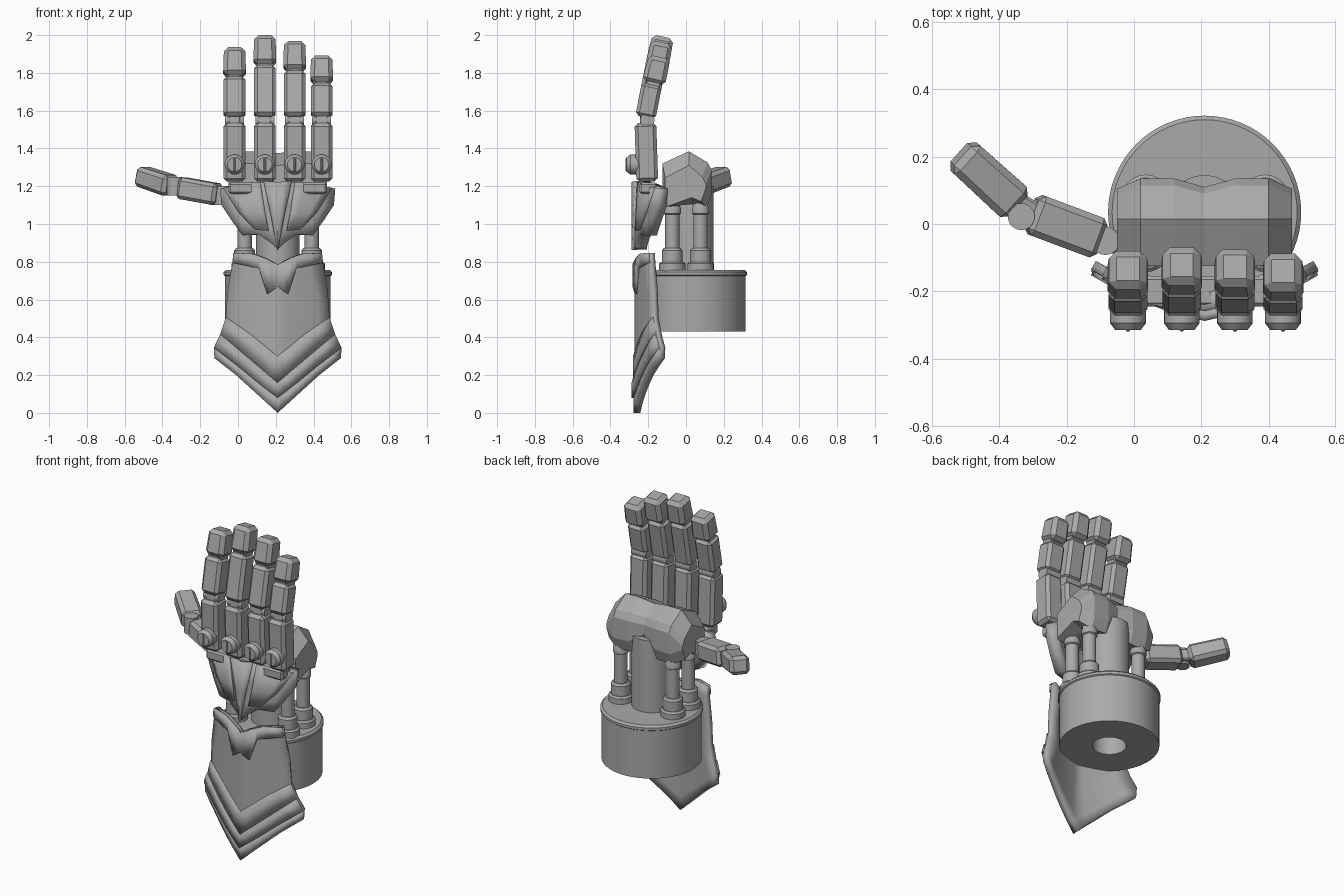
import bpy, bmesh, math
from mathutils import Vector, Matrix

if "Cube" in bpy.data.objects:
    bpy.data.objects.remove(bpy.data.objects["Cube"])

CX = 0.21  # centre line of the hand

metal = bpy.data.materials.new("plain grey")
metal.diffuse_color = (0.40, 0.40, 0.40, 1)
metal.use_nodes = True
metal.node_tree.nodes["Principled BSDF"].inputs["Base Color"].default_value = metal.diffuse_color


def finish(name, bm, smooth=False, fix=True):
    if fix:
        bmesh.ops.recalc_face_normals(bm, faces=bm.faces)
    me = bpy.data.meshes.new(name)
    bm.to_mesh(me)
    bm.free()
    me.materials.append(metal)
    if smooth:
        for p in me.polygons:
            p.use_smooth = True
        me.set_sharp_from_angle(angle=math.radians(35))
    ob = bpy.data.objects.new(name, me)
    bpy.context.scene.collection.objects.link(ob)
    return ob


def lathe(name, profile, x, y, n=48):
    """Turn (radius, z) points around a vertical axis."""
    bm = bmesh.new()
    vs = [bm.verts.new((r, 0, z)) for r, z in profile]
    es = [bm.edges.new(e) for e in zip(vs, vs[1:])]
    bmesh.ops.spin(bm, geom=vs + es, cent=(0, 0, 0), axis=(0, 0, 1),
                   angle=2 * math.pi, steps=n, use_merge=True)
    bmesh.ops.remove_doubles(bm, verts=bm.verts, dist=1e-5)
    ob = finish(name, bm, True)
    ob.location = (x, y, 0)
    return ob


def frame(p0, p1, hint):
    z = (p1 - p0).normalized()
    y = z.cross(Vector(hint)).normalized()
    x = y.cross(z)
    m = Matrix((x, y, z)).transposed().to_4x4()
    m.translation = (p0 + p1) / 2
    return m


def seg(name, p0, p1, w, d, hint=(1, 0, 0), bev=0.018, taper=1.0):
    """Chamfered box running from p0 to p1."""
    p0, p1 = Vector(p0), Vector(p1)
    bm = bmesh.new()
    bmesh.ops.create_cube(bm, size=1)
    for v in bm.verts:
        k = taper if v.co.z > 0 else 1
        v.co = Vector((v.co.x * w * k, v.co.y * d * k, v.co.z * (p1 - p0).length))
    bmesh.ops.bevel(bm, geom=list(bm.edges), offset=bev, segments=1, affect='EDGES')
    ob = finish(name, bm)
    ob.matrix_world = frame(p0, p1, hint)
    return ob


def rod(name, p0, p1, r, r2=None, n=24):
    p0, p1 = Vector(p0), Vector(p1)
    bm = bmesh.new()
    bmesh.ops.create_cone(bm, cap_ends=True, segments=n, radius1=r,
                          radius2=r if r2 is None else r2, depth=(p1 - p0).length)
    ob = finish(name, bm, True)
    ob.matrix_world = frame(p0, p1, (0.01, 0.02, 1) if abs((p1 - p0).z) < 0.01 else (1, 0, 0))
    return ob


def plate(name, rows, out=0.0, thick=0.03):
    """Curved armour plate: rows of (distance from centre line, z), top to bottom, mirrored."""
    bm = bmesh.new()
    grid = []
    for row in rows:
        pts = [row[0]]
        for a, b in zip(row, row[1:]):
            pts += [((a[0] + b[0]) / 2, (a[1] + b[1]) / 2), b]
        grid.append([bm.verts.new((x, -0.272 - out + 0.2 * x + 0.6 * x * x, z)) for x, z in pts])
    for a, b in zip(grid, grid[1:]):
        for i in range(len(a) - 1):
            bm.faces.new((a[i], b[i], b[i + 1], a[i + 1]))
    ob = finish(name, bm, True, fix=False)
    ob.location.x = CX
    m = ob.modifiers.new("mirror", 'MIRROR')
    m.use_clip = True
    s = ob.modifiers.new("thickness", 'SOLIDIFY')
    s.thickness, s.offset = thick, -1
    return ob


# wrist base with blind hole, and central column
lathe("wrist_base", [(0, .72), (.095, .72), (.095, .43), (.28, .43), (.28, .725),
                     (.287, .73), (.287, .745), (.275, .757), (0, .757)], CX, .035, 64)
lathe("wrist_column", [(0, .75), (.115, .75), (.115, 1.2), (0, 1.2)], CX, .03)

# four pistons
for x in (.035, .39):
    for y in (-.073, .077):
        lathe("piston", [(0, .75), (.07, .75), (.07, .79), (.06, .80), (.055, .80), (.055, .86),
                         (.045, .872), (.038, .872), (.038, 1.05), (.046, 1.055),
                         (.046, 1.085), (.04, 1.095), (.04, 1.15), (0, 1.15)], x, y, 24)

# palm housing: cross-sections lofted along x, with a notch in the middle
half = [(0, 1.375, .11, 1.15, -.125), (.09, 1.385, .135, 1.09, -.125),
        (.19, 1.385, .135, 1.085, -.125), (.26, 1.31, .105, 1.12, -.11)]
sections = [(-d, *r) for d, *r in half[:0:-1]] + half
bm = bmesh.new()
loops = []
for d, top, yb, bot, yf in sections:
    prof = [(yf, 1.09), (yf, top - .065), (.015, top), (yb - .02, top - .06),
            (yb, top - .10), (yb, bot + .07), (yb - .025, bot), (.03, bot + .02)]
    loops.append([bm.verts.new((CX + d, y, z)) for y, z in prof])
for a, b in zip(loops, loops[1:]):
    for i in range(len(a)):
        j = (i + 1) % len(a)
        bm.faces.new((a[i], a[j], b[j], b[i]))
bm.faces.new(loops[0])
bm.faces.new(loops[-1])
finish("palm_housing", bm)

# forearm guard: shell plus raised tiers
top = [(0, .785), (.07, .82), (.13, .842), (.235, .847)]
vee = [(0, .67), (.055, .63), (.10, .765), (.24, .795)]
side = [(0, .55), (.07, .55), (.15, .6), (.265, .65)]
tier_a = [(0, .30), (.07, .355), (.15, .42), (.275, .505)]
tier_b = [(0, .16), (.09, .235), (.18, .31), (.305, .415)]
tier_c = [(0, .08), (.11, .165), (.22, .255), (.338, .345)]
tip = [(0, 0), (.11, .10), (.22, .20), (.335, .29)]
plate("forearm_guard", [top, vee, side, tier_a, tier_b, tier_c, tip])
plate("forearm_top_band", [top, vee], .012, .02)
plate("forearm_tier_upper", [tier_a, tier_b], .008, .02)
plate("forearm_tier_lower", [tier_b, tier_c], .016, .025)
plate("forearm_tier_edge", [tier_c, tip], .006, .02)

# back of hand guard with wedge and side panels
plate("hand_guard", [
    [(0, 1.215), (.06, 1.225), (.2, 1.212), (.305, 1.187)],
    [(0, 1.1), (.06, 1.1), (.19, 1.09), (.298, 1.1)],
    [(0, .97), (.045, .98), (.13, 1.0), (.245, 1.02)],
    [(0, .865), (.03, .895), (.10, .945), (.187, .94)]], 0, .065)
plate("hand_wedge", [[(0, 1.222), (.075, 1.228)], [(0, 1.04), (.035, 1.04)],
                     [(0, .862), (.004, .868)]], .016, .03)
plate("hand_side_panel", [[(.095, 1.222), (.2, 1.212), (.29, 1.19)],
                          [(.07, 1.06), (.14, 1.06), (.205, 1.06)],
                          [(.05, .965), (.07, .965), (.12, .97)]], .012, .02)
seg("knuckle_bar", (-.05, -.2, 1.19), (.47, -.2, 1.19), .06, .09, (0, 0, 1), .01)

# fingers: centre x, top of middle segment, top of tip
for x, mid, end in ((-.018, 1.785, 1.937), (.142, 1.845, 2.0), (.30, 1.815, 1.97), (.443, 1.75, 1.892)):
    ym = -.215 + .19 * (mid - 1.565)
    seg("finger_base", (x, -.205, 1.225), (x, -.215, 1.535), .115, .115)
    seg("finger_lower_link", (x, -.212, 1.5), (x, -.205, 1.6), .07, .07, bev=.008)
    rod("finger_lower_hinge", (x - .05, -.205, 1.55), (x + .05, -.205, 1.55), .038)
    seg("finger_middle", (x, -.215, 1.565), (x, ym, mid - .01), .115, .108)
    seg("finger_upper_link", (x, ym - .005, mid - .05), (x, ym + .01, mid + .05), .07, .07, bev=.008)
    rod("finger_upper_hinge", (x - .045, ym + .008, mid), (x + .045, ym + .008, mid), .035)
    seg("finger_tip", (x, ym + .008, mid - .005), (x, ym + .04, end - .008), .122, .125, bev=.022, taper=.92)
    # round knuckle cap with a raised slot bar
    rod("knuckle_cap", (x, -.25, 1.315), (x, -.295, 1.315), .053)
    rod("knuckle_dome", (x, -.295, 1.315), (x, -.315, 1.315), .053, .038)
    seg("knuckle_slot", (x, -.312, 1.28), (x, -.312, 1.35), .012, .016, bev=.003)

# thumb
up = (0, 0, 1)
seg("thumb_mount", (.0, -.06, 1.15), (-.09, -.05, 1.15), .09, .07, up, .01)
rod("thumb_base_hinge", (-.085, -.05, 1.10), (-.085, -.05, 1.20), .042)
seg("thumb_base", (-.10, -.045, 1.155), (-.305, .032, 1.192), .115, .125, up)
rod("thumb_hinge", (-.335, .022, 1.15), (-.335, .022, 1.25), .04)
seg("thumb_link", (-.29, .025, 1.19), (-.38, .08, 1.21), .07, .07, up, .008)
seg("thumb_tip", (-.35, .058, 1.20), (-.515, .208, 1.255), .112, .12, up, .02, .95)
